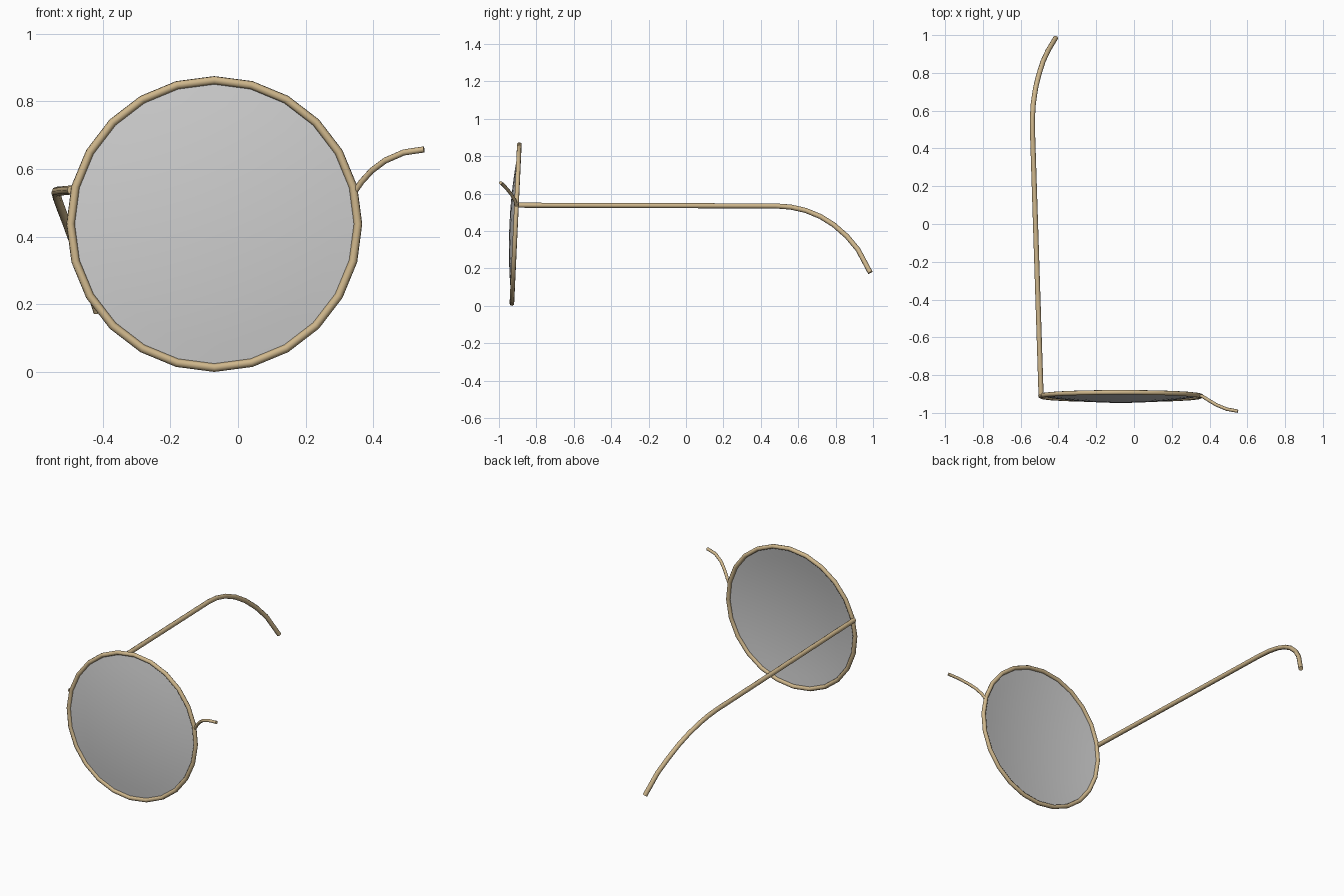
import bpy, bmesh, math
from mathutils import Vector

if "Cube" in bpy.data.objects:
    bpy.data.objects.remove(bpy.data.objects["Cube"])

gold = bpy.data.materials.new("gold_wire")
gold.diffuse_color = (0.62, 0.47, 0.26, 1)
gold.use_nodes = True
gold.node_tree.nodes["Principled BSDF"].inputs["Base Color"].default_value = gold.diffuse_color

CX, CZ, R = -0.07, 0.4375, 0.425
SEG = 24


def on_lens(r, a, bulge=0.0):
    """Point on the slightly tilted lens plane, pushed forward by bulge."""
    z = r * math.sin(a)
    return Vector((CX + r * math.cos(a), -0.911 + 0.047 * z - bulge, CZ + z))


def wire(name, pts, radius, cyclic=False):
    """Round wire swept along a path, converted to a mesh."""
    cu = bpy.data.curves.new(name, 'CURVE')
    cu.dimensions = '3D'
    cu.bevel_depth = radius
    cu.bevel_resolution = 2
    cu.use_fill_caps = not cyclic
    sp = cu.splines.new('POLY')
    sp.points.add(len(pts) - 1)
    for p, co in zip(sp.points, pts):
        p.co = (*co, 1)
    sp.use_cyclic_u = cyclic
    ob = bpy.data.objects.new(name, cu)
    bpy.context.collection.objects.link(ob)
    bpy.ops.object.select_all(action='DESELECT')
    ob.select_set(True)
    bpy.context.view_layer.objects.active = ob
    bpy.ops.object.convert(target='MESH')
    ob = bpy.context.object
    ob.data.materials.clear()
    ob.data.materials.append(gold)
    bpy.ops.object.shade_smooth_by_angle(angle=math.radians(50))
    return ob


angles = [2 * math.pi * i / SEG for i in range(SEG)]

# Round rim
wire("rim", [on_lens(R, a) for a in angles], 0.0125, True)

# Domed lens
bm = bmesh.new()
rings = []
for k in range(1, 7):
    r = R * k / 6
    bulge = 0.033 * (1 - (k / 6) ** 2)
    rings.append([bm.verts.new(on_lens(r, a, bulge)) for a in angles])
centre = bm.verts.new(on_lens(0, 0, 0.033))
for i in range(SEG):
    j = (i + 1) % SEG
    bm.faces.new((centre, rings[0][i], rings[0][j]))
    for a, b in zip(rings, rings[1:]):
        bm.faces.new((a[i], b[i], b[j], a[j]))
for f in bm.faces:
    f.smooth = True
me = bpy.data.meshes.new("lens")
bm.to_mesh(me)
bm.free()
bpy.context.collection.objects.link(bpy.data.objects.new("lens", me))

# Temple arm with curved ear hook
wire("temple_arm", [
    (-0.492, -0.905, 0.538), (-0.537, 0.48, 0.534), (-0.538, 0.56, 0.528),
    (-0.533, 0.64, 0.510), (-0.521, 0.72, 0.477), (-0.504, 0.79, 0.433),
    (-0.482, 0.86, 0.372), (-0.454, 0.92, 0.300), (-0.415, 0.985, 0.178)], 0.0135)

# Half nose bridge
wire("bridge", [
    (0.343, -0.905, 0.530), (0.365, -0.914, 0.562), (0.395, -0.933, 0.595),
    (0.435, -0.957, 0.625), (0.490, -0.980, 0.649), (0.550, -0.991, 0.658)], 0.009)
